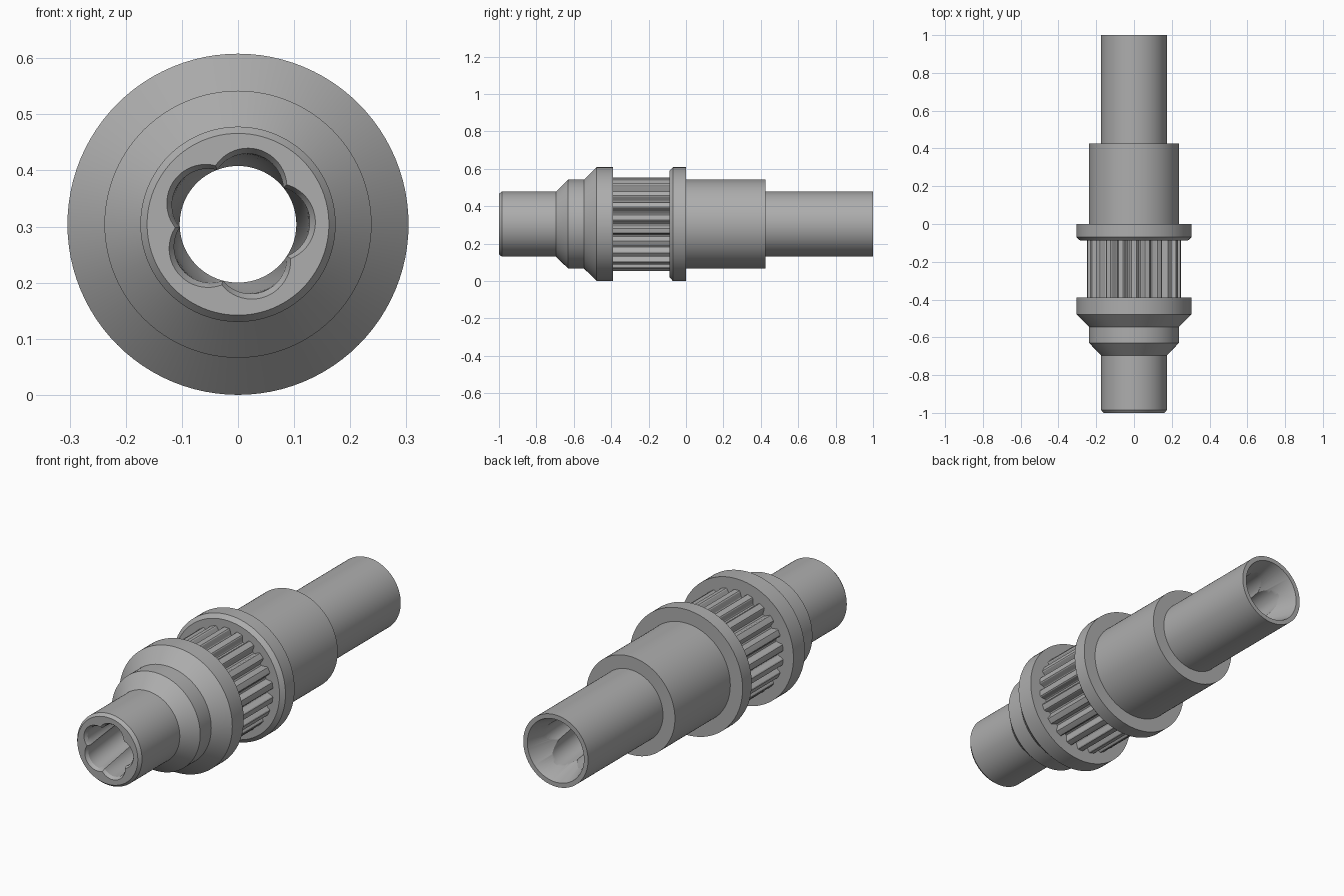
import bpy
import math

AXIS_Z = 0.304
TEETH = 22
TWIST = -1.25      # bore rotation per unit of length

old = bpy.data.objects.get("Cube")
if old:
    bpy.data.objects.remove(old, do_unlink=True)

steel = bpy.data.materials.new("grey steel")
steel.use_nodes = True
GREY = (0.42, 0.42, 0.42, 1)
steel.diffuse_color = GREY
steel.node_tree.nodes["Principled BSDF"].inputs["Base Color"].default_value = GREY


def loft(name, rings, closed=False):
    """Skin rings of (x, y, z) points; cap the ends, or join last to first."""
    n = len(rings[0])
    verts = [p for ring in rings for p in ring]
    pairs = [(k, k + 1) for k in range(len(rings) - 1)]
    if closed:
        pairs.append((len(rings) - 1, 0))
    faces = [(a * n + i, b * n + i, b * n + (i + 1) % n, a * n + (i + 1) % n)
             for a, b in pairs for i in range(n)]
    if not closed:
        faces.append(tuple(reversed(range(n))))
        faces.append(tuple(range(len(verts) - n, len(verts))))
    mesh = bpy.data.meshes.new(name)
    mesh.from_pydata(verts, [], faces)
    # Turn the normals outward
    import bmesh
    bm = bmesh.new()
    bm.from_mesh(mesh)
    bmesh.ops.recalc_face_normals(bm, faces=bm.faces)
    bm.to_mesh(mesh)
    bm.free()
    mesh.materials.append(steel)
    obj = bpy.data.objects.new(name, mesh)
    bpy.context.collection.objects.link(obj)
    return obj


def ring(y, radius, n=96, turn=0.0):
    """One cross-section; radius is a number or a function of the angle."""
    pts = []
    for i in range(n):
        a = math.tau * i / n
        r = radius(a) if callable(radius) else radius
        pts.append((r * math.cos(a + turn), y, AXIS_Z + r * math.sin(a + turn)))
    return pts


def lobed(scale):
    """Five overlapping round flutes."""
    c, rad = 0.0636, 0.0644
    def radius(a):
        d = (a + math.pi / 5) % (math.tau / 5) - math.pi / 5
        return scale * (c * math.cos(d) + math.sqrt(rad ** 2 - (c * math.sin(d)) ** 2))
    return radius


def tooth(a):
    """Wide teeth with rounded grooves between them."""
    d = abs((a * TEETH / math.tau) % 1 - 0.5) * 2
    t = min(max((d - 0.4) / 0.45, 0), 1)
    return 0.25 - 0.03 * t * t * (3 - 2 * t)


# Turned body with its steps, collars and chamfers
profile = [(-1, 0.162), (-0.985, 0.174), (-0.695, 0.174), (-0.63, 0.238),
           (-0.545, 0.238), (-0.478, 0.304), (-0.39, 0.304), (-0.39, 0.21),
           (-0.088, 0.21), (-0.088, 0.285), (-0.07, 0.304), (0, 0.304),
           (0, 0.238), (0.425, 0.238), (0.425, 0.174), (1, 0.174)]
body = loft("stepped_body", [ring(y, r) for y, r in profile])

# Toothed sleeve between the collars
sleeve = loft("toothed_sleeve",
              [ring(-0.392, tooth, TEETH * 16), ring(-0.086, tooth, TEETH * 16),
               ring(-0.086, 0.2, TEETH * 16), ring(-0.392, 0.2, TEETH * 16)], closed=True)

# Helical fluted bore, widened at its front lip
START = math.radians(147)
steps = 80
bore_rings = [ring(-1.01, lobed(1.13), 100, START), ring(-0.985, lobed(1), 100, START)]
for k in range(1, steps + 1):
    y = -0.985 + 2.0 * k / steps
    bore_rings.append(ring(y, lobed(1), 100, START + TWIST * (y + 0.985)))
bore = loft("bore_cutter", bore_rings)

# Tapered socket at the back end
socket = loft("socket_cutter", [ring(0.82, 0.1), ring(1.01, 0.155)])

for cutter in (bore, socket):
    cut = body.modifiers.new(cutter.name, "BOOLEAN")
    cut.operation = "DIFFERENCE"
    cut.solver = "EXACT"
    cut.object = cutter
    bpy.context.view_layer.objects.active = body
    bpy.ops.object.modifier_apply(modifier=cut.name)
    bpy.data.objects.remove(cutter, do_unlink=True)

for obj in (body, sleeve):
    bpy.ops.object.select_all(action="DESELECT")
    obj.select_set(True)
    bpy.context.view_layer.objects.active = obj
    bpy.ops.object.shade_smooth_by_angle(angle=math.radians(25))
